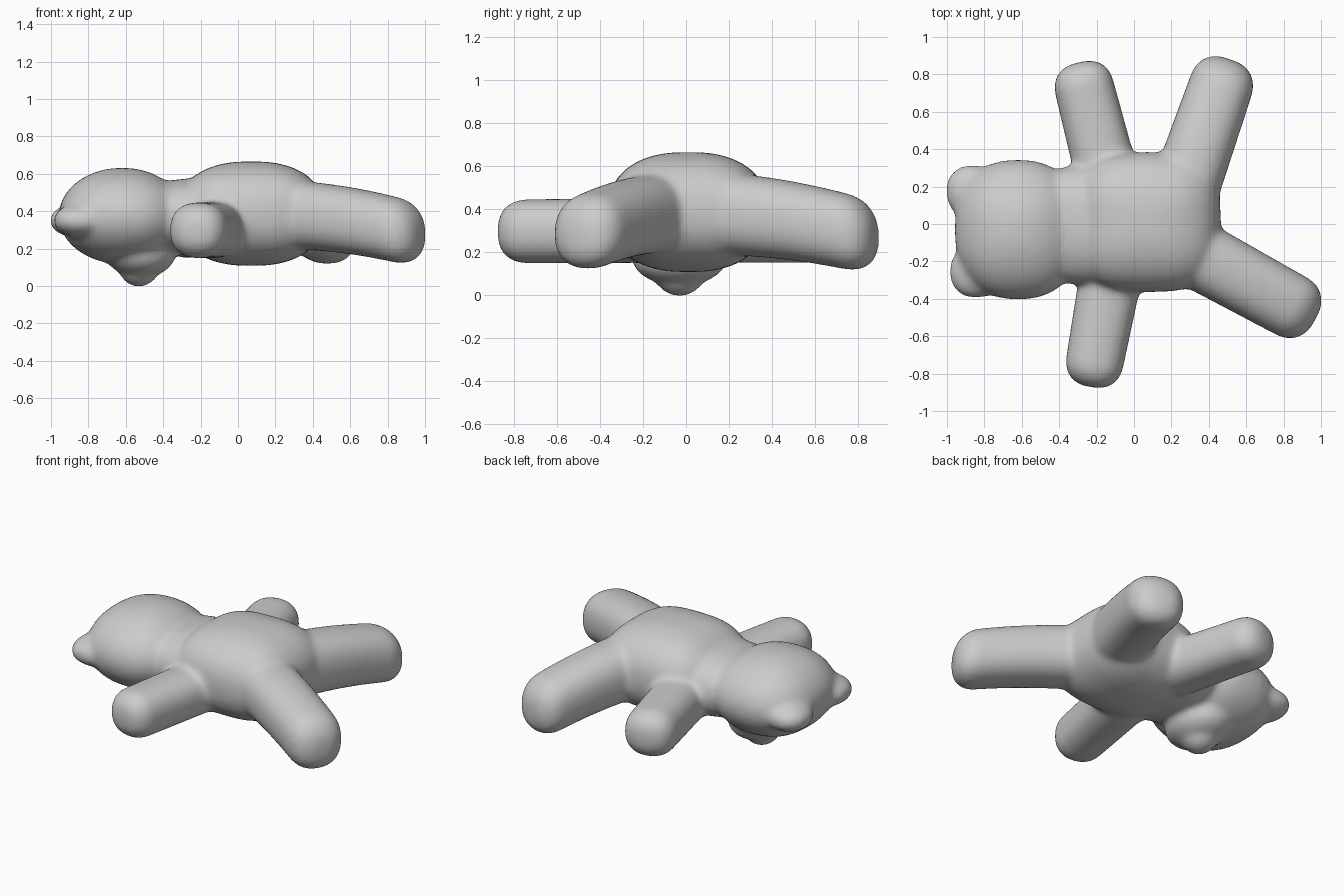
import bpy, math
from mathutils import Vector

if "Cube" in bpy.data.objects:
    bpy.data.objects.remove(bpy.data.objects["Cube"])

plush = bpy.data.materials.new("plush_grey")
plush.diffuse_color = (0.6, 0.6, 0.6, 1)
plush.use_nodes = True
plush.node_tree.nodes["Principled BSDF"].inputs["Base Color"].default_value = plush.diffuse_color
parts = []


def add_mesh(name, verts, faces):
    me = bpy.data.meshes.new(name)
    me.from_pydata(verts, [], faces)
    me.materials.append(plush)
    ob = bpy.data.objects.new(name, me)
    bpy.context.collection.objects.link(ob)
    parts.append(ob)
    return ob


def loft(name, rings, n=32):
    """Skin a closed tube over rings of n points."""
    verts = [v for r in rings for v in r]
    faces = [(i * n + j, i * n + (j + 1) % n, (i + 1) * n + (j + 1) % n, (i + 1) * n + j)
             for i in range(len(rings) - 1) for j in range(n)]
    faces += [tuple(reversed(range(n))), tuple(range(len(verts) - n, len(verts)))]
    return add_mesh(name, verts, faces)


def spow(v, e):
    return math.copysign(abs(v) ** e, v)


def blob(name, centre, radii, boxy=1.0, boxy_z=1.0, n=32):
    """Superellipsoid: boxy shapes the plan, boxy_z the side (1 = round)."""
    rings = []
    for i in range(1, 24):
        t = -math.pi / 2 + math.pi * i / 24
        c, s = spow(math.cos(t), boxy_z), spow(math.sin(t), boxy_z)
        rings.append([(centre[0] + radii[0] * c * spow(math.cos(a), boxy),
                       centre[1] + radii[1] * c * spow(math.sin(a), boxy),
                       centre[2] + radii[2] * s)
                      for a in (2 * math.pi * j / n for j in range(n))])
    return loft(name, rings, n)


def limb(name, start, end, w, h, cap, bend=0.0, n=32):
    """Tapered limb with a rounded end; w and h are (start, end) half sizes."""
    a, b = Vector(start), Vector(end)
    d = b - a
    flat = Vector((d.x, d.y, 0)).normalized()
    side = Vector((-flat.y, flat.x, 0))
    up = Vector((0, 0, 1))
    k = 1 - cap / d.length
    steps = [(k * i / 8, 1.0) for i in range(9)]
    steps += [(k + (1 - k) * math.sin(q), math.cos(q) ** 0.75)
              for q in (math.pi / 2 * i / 9 for i in range(1, 9))]
    rings = []
    for t, s in steps:
        hw, hh = (w[0] + (w[1] - w[0]) * t) * s, (h[0] + (h[1] - h[0]) * t) * s
        mid = a + d * t + up * bend * math.sin(math.pi * t)
        rings.append([mid + side * hw * spow(math.cos(q), 0.85) + up * hh * spow(math.sin(q), 0.85)
                      for q in (2 * math.pi * j / n for j in range(n))])
    return loft(name, rings, n)


# Torso, with a broad neck bridging to the head
blob("torso", (0.07, 0.01, 0.387), (0.395, 0.375, 0.28), 0.65, 0.85)
blob("neck", (-0.24, -0.005, 0.37), (0.31, 0.32, 0.205), 0.7, 0.9)

# Head, ears and muzzle
blob("head", (-0.62, -0.03, 0.375), (0.34, 0.375, 0.258), 0.85)
blob("ear_left", (-0.865, 0.175, 0.35), (0.143, 0.143, 0.09), 0.9)
blob("ear_right", (-0.845, -0.255, 0.35), (0.143, 0.143, 0.09), 0.9)
blob("muzzle", (-0.52, -0.03, 0.165), (0.185, 0.22, 0.12))
blob("nose", (-0.53, -0.03, 0.09), (0.105, 0.115, 0.095))

# Arms and legs
limb("arm_left", (-0.13, 0.2, 0.305), (-0.30, 0.865, 0.30), (0.17, 0.158), (0.155, 0.15), 0.13)
limb("arm_right", (-0.11, -0.2, 0.30), (-0.235, -0.873, 0.297), (0.17, 0.152), (0.15, 0.15), 0.13)
limb("leg_left", (0.25, 0.12, 0.385), (0.515, 0.882, 0.265), (0.185, 0.17), (0.195, 0.173), 0.14, 0.02)
limb("leg_right", (0.25, -0.115, 0.385), (0.972, -0.51, 0.27), (0.185, 0.172), (0.185, 0.173), 0.14, 0.02)

# Fuse into one soft plush skin
bpy.ops.object.select_all(action='DESELECT')
for ob in parts:
    ob.select_set(True)
bear = parts[0]
bpy.context.view_layer.objects.active = bear
bpy.ops.object.join()
bear.name = "teddy_bear"
remesh = bear.modifiers.new("fuse", 'REMESH')
remesh.mode = 'VOXEL'
remesh.voxel_size = 0.016
remesh.use_smooth_shade = True
soften = bear.modifiers.new("soften", 'SMOOTH')
soften.factor = 0.5
soften.iterations = 20
